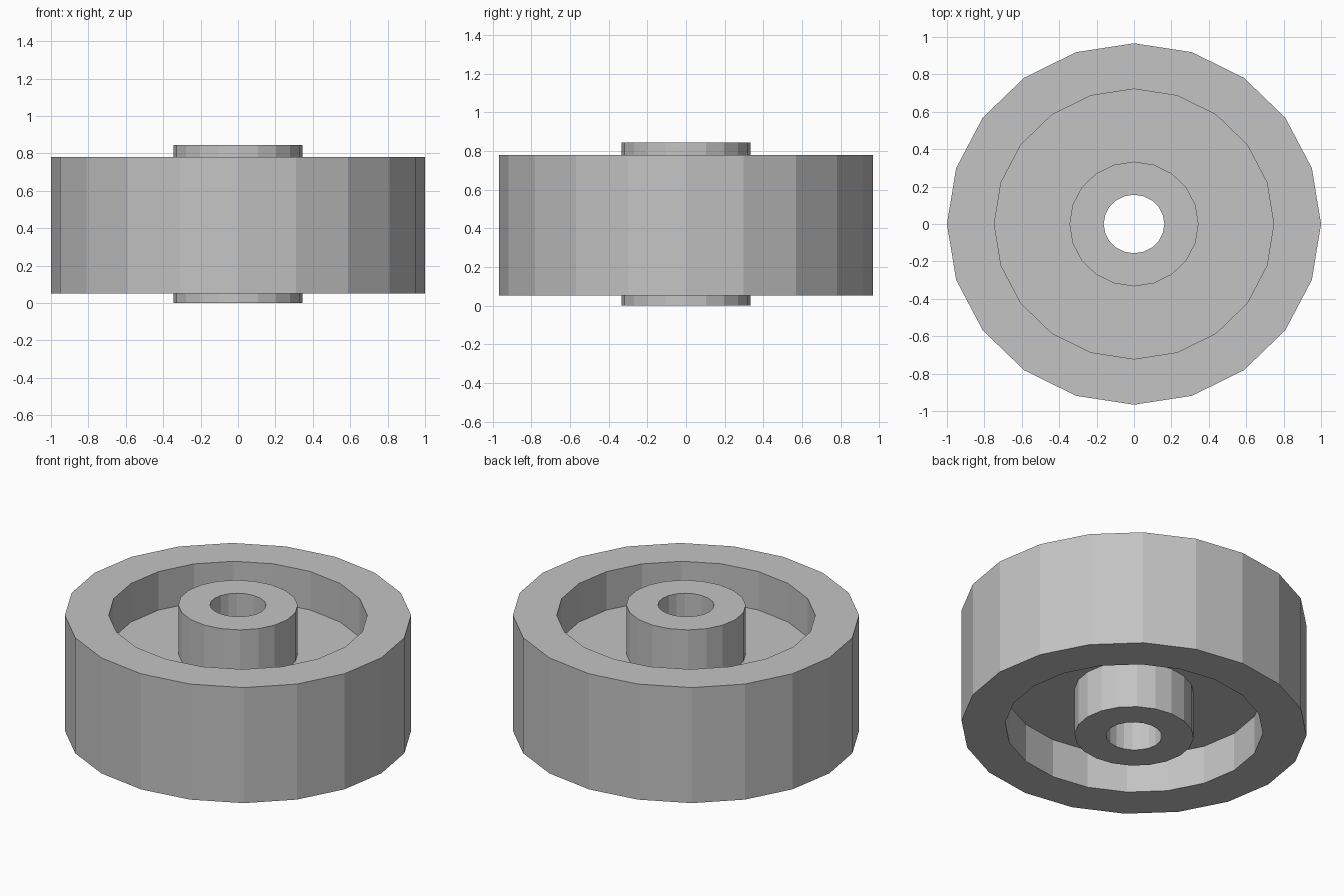
import bpy, bmesh, math

if "Cube" in bpy.data.objects:
    bpy.data.objects.remove(bpy.data.objects["Cube"])

SIDES = 20
SQUASH = 0.966  # the wheel is slightly narrower along y

grey = bpy.data.materials.new("plain grey")
grey.diffuse_color = (0.55, 0.55, 0.55, 1)
grey.use_nodes = True
grey.node_tree.nodes["Principled BSDF"].inputs["Base Color"].default_value = grey.diffuse_color


def lathe(name, profile, mat):
    """Turn a closed (radius, z) profile around z into a ring-shaped solid."""
    bm = bmesh.new()
    rings = []
    for i in range(SIDES):
        a = 2 * math.pi * i / SIDES
        rings.append([bm.verts.new((r * math.cos(a), r * math.sin(a) * SQUASH, z))
                      for r, z in profile])
    n = len(profile)
    for i in range(SIDES):
        p, q = rings[i], rings[(i + 1) % SIDES]
        for j in range(n):
            k = (j + 1) % n
            bm.faces.new((p[j], q[j], q[k], p[k]))
    bmesh.ops.recalc_face_normals(bm, faces=bm.faces)
    mesh = bpy.data.meshes.new(name)
    bm.to_mesh(mesh)
    bm.free()
    mesh.materials.append(mat)
    obj = bpy.data.objects.new(name, mesh)
    bpy.context.collection.objects.link(obj)
    return obj


# One-piece wheel: hub with through bore, recessed web on both sides, thick rim
BORE, HUB, RECESS, RIM = 0.162, 0.345, 0.747, 1.0
lathe("wheel", [
    (BORE, 0.0), (HUB, 0.0), (HUB, 0.295),            # hub bottom
    (RECESS, 0.295), (RECESS, 0.052), (RIM, 0.052),   # lower recess and rim
    (RIM, 0.78), (RECESS, 0.78), (RECESS, 0.537),     # upper rim and recess
    (HUB, 0.537), (HUB, 0.845), (BORE, 0.845),        # hub top
], grey)
